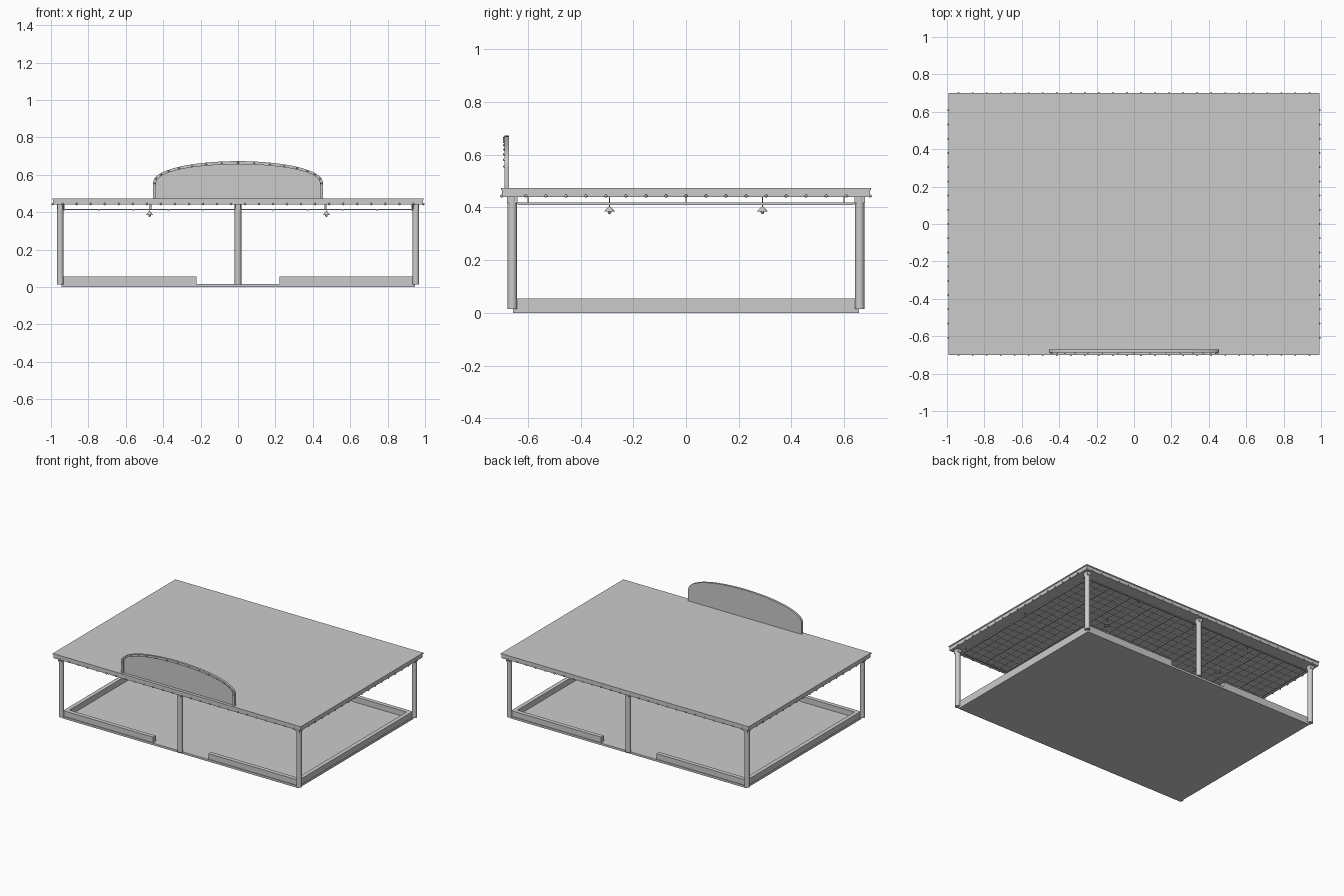
import bpy, bmesh, math, random
from mathutils import Matrix, Vector

if "Cube" in bpy.data.objects:
    bpy.data.objects.remove(bpy.data.objects["Cube"])

random.seed(4)
grey = bpy.data.materials.new("light grey")
grey.diffuse_color = (0.6, 0.6, 0.6, 1)
grey.use_nodes = True
grey.node_tree.nodes["Principled BSDF"].inputs["Base Color"].default_value = grey.diffuse_color


def finish(name, bm, smooth=False):
    bmesh.ops.recalc_face_normals(bm, faces=bm.faces)
    me = bpy.data.meshes.new(name)
    bm.to_mesh(me)
    bm.free()
    me.materials.append(grey)
    for p in me.polygons:
        p.use_smooth = smooth
    ob = bpy.data.objects.new(name, me)
    bpy.context.collection.objects.link(ob)
    if smooth:
        bpy.ops.object.select_all(action='DESELECT')
        ob.select_set(True)
        bpy.context.view_layer.objects.active = ob
        bpy.ops.object.shade_smooth_by_angle(angle=math.radians(40))
    return ob


def box(bm, x0, x1, y0, y1, z0, z1):
    m = Matrix.Translation(((x0 + x1) / 2, (y0 + y1) / 2, (z0 + z1) / 2))
    bmesh.ops.create_cube(bm, size=1, matrix=m @ Matrix.Diagonal((x1 - x0, y1 - y0, z1 - z0, 1)))


def cone(bm, x, y, z0, z1, r0, r1, n=16):
    bmesh.ops.create_cone(bm, cap_ends=True, segments=n, radius1=r0, radius2=r1, depth=z1 - z0,
                          matrix=Matrix.Translation((x, y, (z0 + z1) / 2)))


def ball(bm, x, y, z, r):
    bmesh.ops.create_uvsphere(bm, u_segments=8, v_segments=6, radius=r,
                              matrix=Matrix.Translation((x, y, z)))


def prism(bm, pts, y0, y1):
    # extrude an outline in x and z along y
    f = bm.faces.new([bm.verts.new((x, y0, z)) for x, z in pts])
    ext = bmesh.ops.extrude_face_region(bm, geom=[f])
    bmesh.ops.translate(bm, vec=(0, y1 - y0, 0),
                        verts=[v for v in ext["geom"] if isinstance(v, bmesh.types.BMVert)])


# Floor slab
bm = bmesh.new()
box(bm, -0.945, 0.945, -0.657, 0.657, 0, 0.015)
finish("floor", bm)

# Small flat flecks on the floor
bm = bmesh.new()
for i in range(160):
    x, y = random.uniform(-0.88, 0.88), random.uniform(-0.6, 0.6)
    bmesh.ops.create_circle(bm, cap_ends=True, segments=5, radius=0.004,
                            matrix=Matrix.Translation((x, y, 0.0155)))
finish("floor_flecks", bm)

# Kerb: closed at the sides, open in the middle of front and back
bm = bmesh.new()
for s in (-1, 1):
    ys = (-0.645, -0.44, -0.075, 0.07, 0.29, 0.435, 0.645)
    for a, b in zip(ys, ys[1:]):
        box(bm, *sorted((s * 0.913, s * 0.943)), a, b, 0.012, 0.055)
    for t in (-1, 1):
        xs = (0.222, 0.437, 0.73, 0.94)
        for a, b in zip(xs, xs[1:]):
            box(bm, *sorted((s * a, s * b)), *sorted((t * 0.622, t * 0.652)), 0.012, 0.055)
finish("kerb", bm)

# Posts with small capitals
bm = bmesh.new()
for x in (-0.951, 0, 0.951):
    for y in (-0.659, 0.659):
        cone(bm, x, y, 0.014, 0.44, 0.018, 0.018)
        box(bm, x - 0.014, x + 0.014, y - 0.02, y + 0.02, 0.416, 0.44)
finish("posts", bm, True)

# Roof with a slim lip
bm = bmesh.new()
box(bm, -0.988, 0.988, -0.698, 0.698, 0.44, 0.474)
box(bm, -0.992, 0.992, -0.701, 0.701, 0.466, 0.474)
finish("roof", bm)

# Ceiling beams and hanging wire grid
bm = bmesh.new()
for i in range(11):
    x = -0.93 + 0.186 * i
    box(bm, x - 0.005, x + 0.005, -0.635, 0.635, 0.410, 0.418)
for y in (-0.635, 0.635):
    box(bm, -0.93, 0.93, y - 0.005, y + 0.005, 0.411, 0.418)
finish("ceiling_beams", bm)
bm = bmesh.new()
for i in range(1, 30):
    x = -0.93 + 0.062 * i
    box(bm, x - 0.001, x + 0.001, -0.635, 0.635, 0.413, 0.415)
for i in range(1, 20):
    y = -0.635 + 0.0635 * i
    box(bm, -0.93, 0.93, y - 0.001, y + 0.001, 0.413, 0.415)
finish("ceiling_wires", bm)
bm = bmesh.new()
for x in (-0.93, -0.465, 0, 0.465, 0.93):
    for y in (-0.6, 0, 0.6):
        cone(bm, x, y, 0.412, 0.441, 0.002, 0.002, 6)
finish("ceiling_hangers", bm)

# Pendant lamps
bm = bmesh.new()
for x in (-0.473, 0.473):
    for y in (-0.29, 0.29):
        cone(bm, x, y, 0.4, 0.441, 0.0015, 0.0015, 6)
        cone(bm, x, y, 0.384, 0.403, 0.021, 0.004, 16)
        ball(bm, x, y, 0.382, 0.007)
finish("lamps", bm, True)

# Bulbs around the roof edge
bm = bmesh.new()
for s in (-1, 1):
    for i in range(26):
        ball(bm, -0.9375 + 0.075 * i, s * 0.699, 0.443, 0.006)
    for i in range(17):
        ball(bm, s * 0.991, -0.608 + 0.076 * i, 0.443, 0.006)
finish("roof_bulbs", bm, True)


# Arched sign: panel, raised rim and bulbs
def arch(w, top, n=32):
    pts = []
    for i in range(n + 1):
        a = math.pi * i / n
        pts.append((w * math.cos(a), 0.555 + (top - 0.555) * math.sin(a) ** 0.9))
    return [(w, 0.472)] + pts + [(-w, 0.472)]


outer, inner = arch(0.454, 0.673), arch(0.438, 0.656)
bm = bmesh.new()
prism(bm, outer, -0.679, -0.672)
finish("sign_panel", bm)
bm = bmesh.new()
for i in range(len(outer) - 1):
    prism(bm, [outer[i], outer[i + 1], inner[i + 1], inner[i]], -0.688, -0.679)
bmesh.ops.remove_doubles(bm, verts=bm.verts, dist=0.0001)
finish("sign_rim", bm)
bm = bmesh.new()
for i in range(1, len(outer) - 1, 2):
    p = (Vector(outer[i]) + Vector(inner[i])) / 2
    ball(bm, p.x, -0.689, p.y, 0.005)
finish("sign_bulbs", bm, True)
